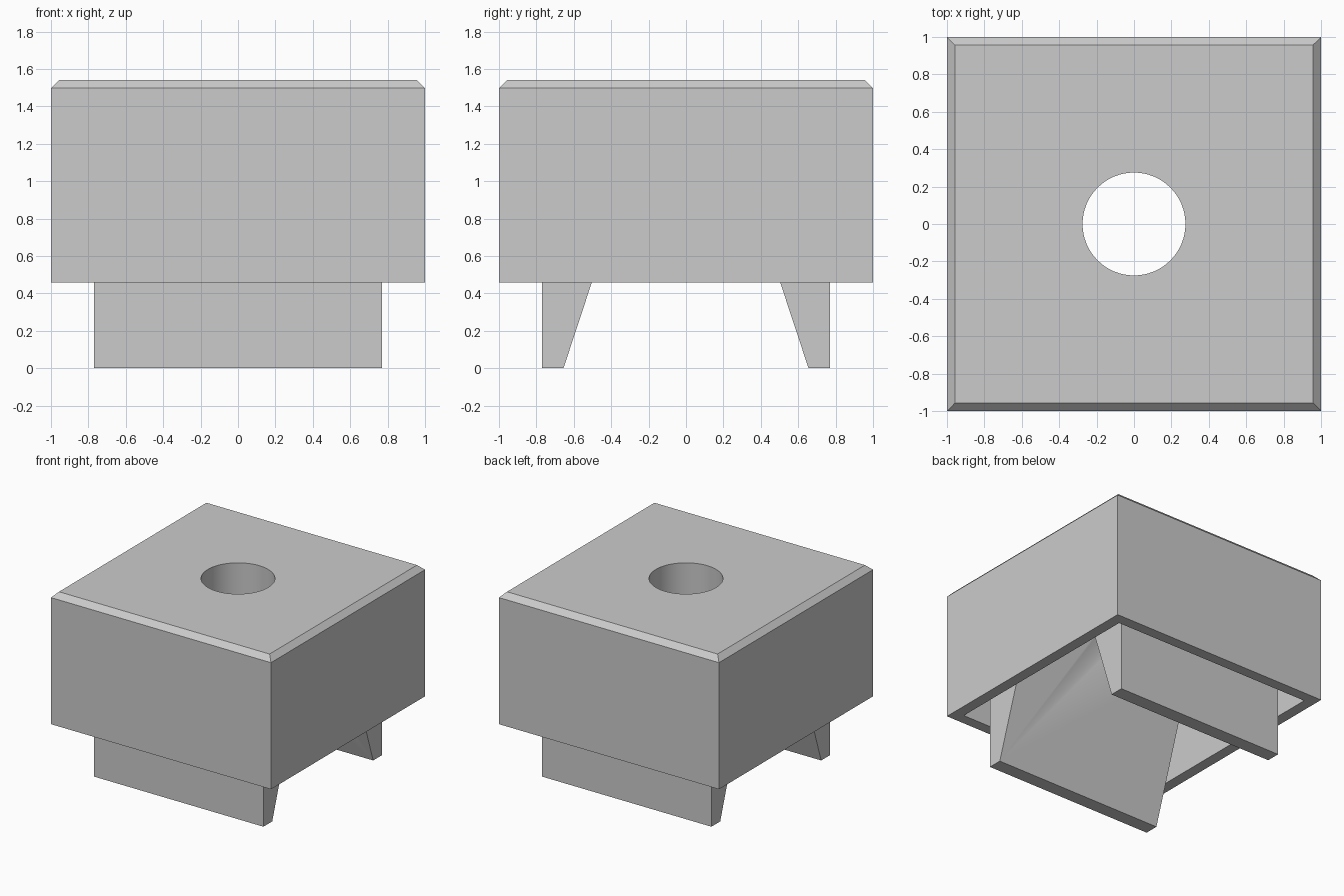
import bpy, bmesh, math

cube = bpy.data.objects.get("Cube")
if cube:
    bpy.data.objects.remove(cube, do_unlink=True)

TOP, RIM, ROOF = 1.54, 0.457, 1.2      # top, lower rim and cavity ceiling heights
OUTER, INNER, BEVEL = 1.0, 0.91, 0.043
LEG, HOLE = 0.77, 0.275

grey = bpy.data.materials.new("plain grey")
grey.use_nodes = True
grey.diffuse_color = (0.6, 0.6, 0.6, 1)
grey.node_tree.nodes["Principled BSDF"].inputs["Base Color"].default_value = (0.6, 0.6, 0.6, 1)


def make_object(name, bm):
    bmesh.ops.recalc_face_normals(bm, faces=bm.faces)
    mesh = bpy.data.meshes.new(name)
    bm.to_mesh(mesh)
    bm.free()
    mesh.materials.append(grey)
    obj = bpy.data.objects.new(name, mesh)
    bpy.context.collection.objects.link(obj)
    return obj


def stacked_squares(name, levels):
    """Closed solid through square rings given as (half width, height)."""
    bm = bmesh.new()
    rings = [[bm.verts.new((sx * h, sy * h, z))
              for sx, sy in ((-1, -1), (1, -1), (1, 1), (-1, 1))] for h, z in levels]
    for a, b in zip(rings, rings[1:]):
        for i in range(4):
            j = (i + 1) % 4
            bm.faces.new((a[i], a[j], b[j], b[i]))
    bm.faces.new(rings[0])
    bm.faces.new(rings[-1])
    return make_object(name, bm)


def wedge_leg(name, side):
    """Tapered profile in y and z, extruded across x."""
    foot, slope = 0.655, 0.33
    top = ROOF + 0.03
    profile = [(LEG, 0), (LEG, top), (foot - slope * top, top), (foot, 0)]
    bm = bmesh.new()
    face = bm.faces.new([bm.verts.new((-LEG, side * y, z)) for y, z in profile])
    moved = bmesh.ops.extrude_face_region(bm, geom=[face])["geom"]
    bmesh.ops.translate(bm, vec=(2 * LEG, 0, 0),
                        verts=[v for v in moved if isinstance(v, bmesh.types.BMVert)])
    return make_object(name, bm)


def drill(obj, cutter):
    mod = obj.modifiers.new("hole", 'BOOLEAN')
    mod.operation = 'DIFFERENCE'
    mod.solver = 'EXACT'
    mod.object = cutter
    bpy.ops.object.select_all(action='DESELECT')
    obj.select_set(True)
    bpy.context.view_layer.objects.active = obj
    bpy.ops.object.modifier_apply(modifier=mod.name)
    bpy.ops.object.shade_smooth_by_angle(angle=math.radians(30))


# Hollow cap with a chamfered top edge, open underneath
cap = stacked_squares("cap", [(INNER, ROOF), (INNER, RIM), (OUTER, RIM),
                              (OUTER, TOP - BEVEL), (OUTER - BEVEL, TOP)])

# Tapered legs at the front and back
legs = [wedge_leg("front_leg", -1), wedge_leg("back_leg", 1)]

# Round hole through the cap and the upper legs
bm = bmesh.new()
bmesh.ops.create_cone(bm, cap_ends=True, segments=64, radius1=HOLE, radius2=HOLE, depth=4)
cutter = make_object("hole_cutter", bm)
cutter.hide_render = True
for part in [cap] + legs:
    drill(part, cutter)
bpy.data.objects.remove(cutter, do_unlink=True)
